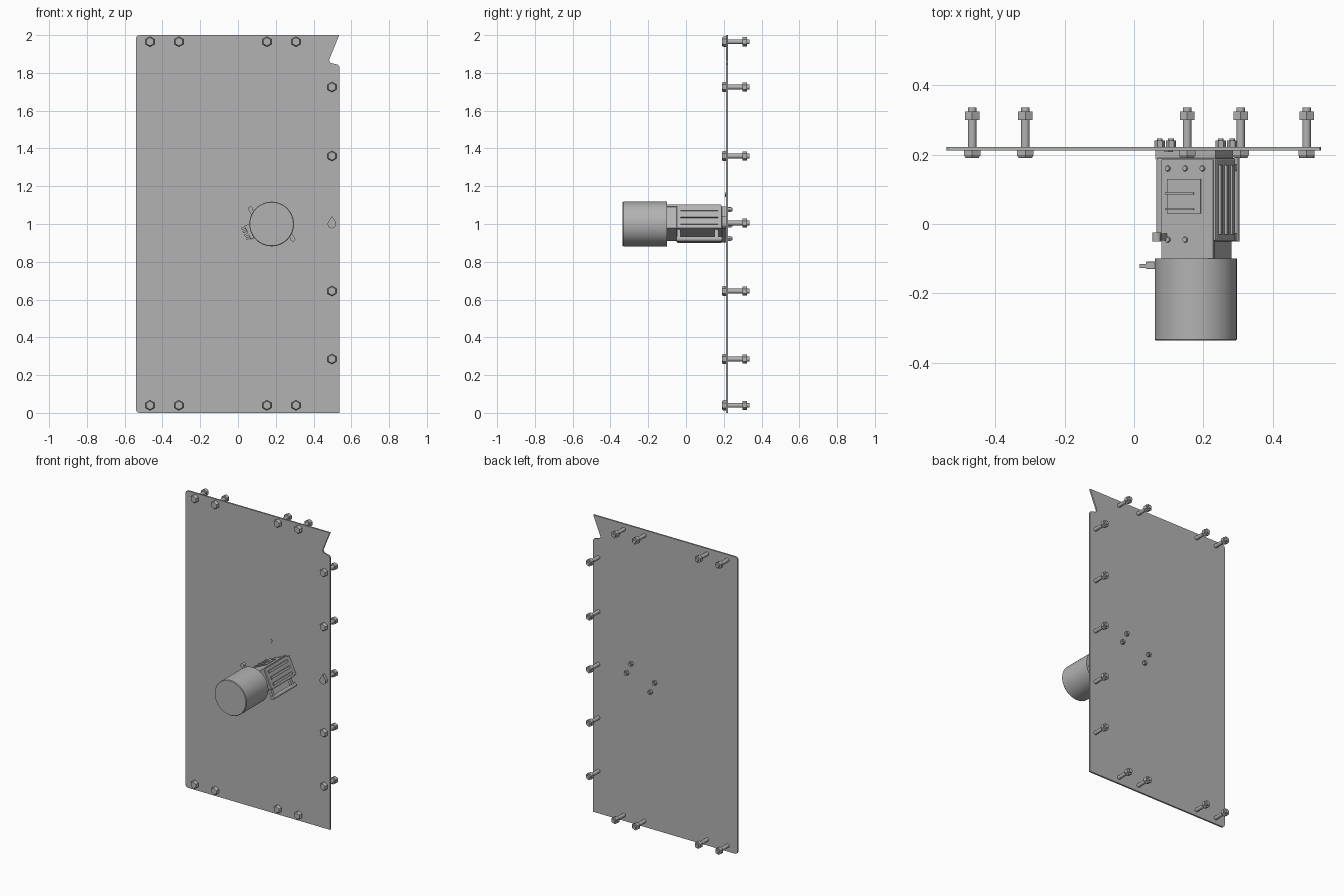
import bpy, bmesh, math
from mathutils import Matrix, Vector

cube = bpy.data.objects.get("Cube")
if cube:
    bpy.data.objects.remove(cube, do_unlink=True)

grey = bpy.data.materials.new("plain_grey")
grey.use_nodes = True
COLOR = (0.45, 0.45, 0.45, 1)
grey.diffuse_color = COLOR
grey.node_tree.nodes["Principled BSDF"].inputs["Base Color"].default_value = COLOR

# Frame of the tilted housing: local x across, y into the panel, z up
TILT = Matrix.Translation((0.178, 0, 1.0)) @ Matrix.Rotation(math.radians(-25), 4, 'Y')
UPRIGHT = Matrix.Identity(4)


def finish(name, bm, frame=UPRIGHT, bevel=0):
    bmesh.ops.recalc_face_normals(bm, faces=bm.faces)
    mesh = bpy.data.meshes.new(name)
    bm.to_mesh(mesh)
    bm.free()
    mesh.materials.append(grey)
    ob = bpy.data.objects.new(name, mesh)
    bpy.context.collection.objects.link(ob)
    ob.matrix_world = frame
    if bevel:
        mod = ob.modifiers.new("soft_edges", 'BEVEL')
        mod.width = bevel
        mod.segments = 2
    return ob


def add_rod(bm, x, z, y0, y1, r0, r1=None, sides=16):
    """Round or many-sided rod running along y."""
    m = Matrix.Translation((x, (y0 + y1) / 2, z)) @ Matrix.Rotation(math.radians(-90), 4, 'X')
    bmesh.ops.create_cone(bm, cap_ends=True, segments=sides, radius1=r0,
                          radius2=r0 if r1 is None else r1, depth=y1 - y0, matrix=m)


def add_box(bm, lo, hi):
    lo, hi = Vector(lo), Vector(hi)
    m = Matrix.Translation((lo + hi) / 2) @ Matrix.Diagonal((*(hi - lo), 1))
    bmesh.ops.create_cube(bm, size=1, matrix=m)


def box(name, lo, hi, frame=TILT, bevel=0):
    bm = bmesh.new()
    add_box(bm, lo, hi)
    return finish(name, bm, frame, bevel)


def smooth(ob):
    for o in bpy.context.selected_objects:
        o.select_set(False)
    ob.select_set(True)
    bpy.context.view_layer.objects.active = ob
    bpy.ops.object.shade_smooth_by_angle(angle=math.radians(35))


def extrude(name, outline, y0, y1):
    """Prism from an x-z outline."""
    bm = bmesh.new()
    face = bm.faces.new([bm.verts.new((x, y0, z)) for x, z in outline])
    new = bmesh.ops.extrude_face_region(bm, geom=[face])["geom"]
    moved = [v for v in new if isinstance(v, bmesh.types.BMVert)]
    bmesh.ops.translate(bm, verts=moved, vec=(0, y1 - y0, 0))
    return finish(name, bm)


# Panel with rounded left corners and a notch near its upper corner
def corner(cx, cz, r, start):
    return [(cx + r * math.cos(math.radians(start + a)), cz + r * math.sin(math.radians(start + a)))
            for a in range(0, 91, 18)]


outline = corner(-0.52, 0.02, 0.02, 180) + [(0.538, 0), (0.538, 1.83), (0.53, 1.843),
          (0.49, 1.853), (0.482, 1.868), (0.536, 2)] + corner(-0.52, 1.98, 0.02, 90)
extrude("panel", outline, 0.211, 0.222)

# Long bolts with nuts around the panel edge
spots = [(x, z) for z in (0.04, 1.965) for x in (-0.466, -0.313, 0.153, 0.307)]
spots += [(0.497, z) for z in (0.285, 0.645, 1.005, 1.36, 1.725)]
for i, (x, z) in enumerate(spots):
    bm = bmesh.new()
    add_rod(bm, x, z, 0.215, 0.336, 0.0125)
    add_rod(bm, x, z, 0.3, 0.324, 0.024, sides=6)
    if z != 1.005:
        add_rod(bm, x, z, 0.198, 0.212, 0.027, sides=6)
        add_rod(bm, x, z, 0.19, 0.198, 0.022, 0.027, sides=6)
    smooth(finish("edge_bolt_%d" % (i + 1), bm))

# Drop-shaped head on the middle bolt
drop = [(0.497 + 0.023 * math.cos(math.radians(a)), 1.0 + 0.023 * math.sin(math.radians(a)))
        for a in range(150, 391, 20)] + [(0.497, 1.042)]
extrude("drop_head", drop, 0.19, 0.212)

# Small diamond marker on the panel
bm = bmesh.new()
add_rod(bm, 0.1, 1.155, 0.207, 0.213, 0.012, sides=4)
finish("diamond_marker", bm)

# Large drum at the front, with a shallow rim
bm = bmesh.new()
add_rod(bm, 0, 0, -0.332, -0.1, 0.118, sides=64)
add_rod(bm, 0, 0, -0.336, -0.332, 0.115, 0.118, sides=64)
smooth(finish("drum", bm, TILT))

# Housing between drum and panel
box("housing_neck", (-0.08, -0.105, -0.062), (0.085, -0.04, 0.062))
box("housing", (-0.095, -0.05, -0.068), (0.095, 0.19, 0.068), bevel=0.006)
box("mounting_flange", (-0.1, 0.185, -0.06), (0.09, 0.212, 0.06))
box("housing_top_plate", (-0.075, -0.1, 0.06), (0.088, 0.185, 0.073))
box("label_plate", (-0.055, 0.03, 0.072), (0.05, 0.13, 0.077))
for i, y in enumerate((0.04, 0.085)):
    box("top_rib_%d" % (i + 1), (-0.06, y, 0.076), (0.03, y + 0.005, 0.081))

# Ribs on both flanks
for side, label in ((-1, "right"), (1, "left")):
    bm = bmesh.new()
    for z in (-0.04, 0, 0.04):
        add_box(bm, (side * 0.098 - 0.004, -0.03, z - 0.008), (side * 0.098 + 0.004, 0.17, z + 0.008))
    finish("flank_ribs_" + label, bm, TILT)

# Round screws on the top plate
bm = bmesh.new()
for u, y in ((-0.055, 0.16), (0, 0.16), (0.055, 0.16), (-0.055, -0.045), (0, -0.045)):
    bmesh.ops.create_cone(bm, cap_ends=True, segments=12, radius1=0.009, radius2=0.007,
                          depth=0.006, matrix=Matrix.Translation((u, y, 0.075)))
finish("top_screws", bm, TILT)

# Side rails on opposite corners, with their arms
for s, label, y1 in ((1, "lower", 0.19), (-1, "upper", -0.025)):
    bm = bmesh.new()
    add_rod(bm, s * 0.068, -s * 0.12, -0.05, y1, 0.013, sides=12)
    for y in ((-0.04, 0.16) if s > 0 else (-0.04,)):
        lo, hi = sorted((-s * 0.06, -s * 0.12))
        add_box(bm, (s * 0.068 - 0.01, y - 0.008, lo), (s * 0.068 + 0.01, y + 0.012, hi))
    smooth(finish("rail_" + label, bm, TILT))

# Plug on the side of the drum
box("plug_base", (-0.135, -0.13, -0.028), (-0.09, -0.108, 0.052), bevel=0.003)
bm = bmesh.new()
for z in (-0.015, 0.005, 0.025, 0.043):
    add_box(bm, (-0.156, -0.127, z - 0.006), (-0.13, -0.115, z + 0.006))
finish("plug_pins", bm, TILT)

# Short fixings behind the panel
bm = bmesh.new()
for u in (-0.097, 0.097):
    for z in (-0.039, 0.039):
        add_rod(bm, u, z, 0.22, 0.24, 0.015, sides=6)
        add_rod(bm, u, z, 0.238, 0.246, 0.008, sides=12)
finish("rear_fixings", bm, TILT)
